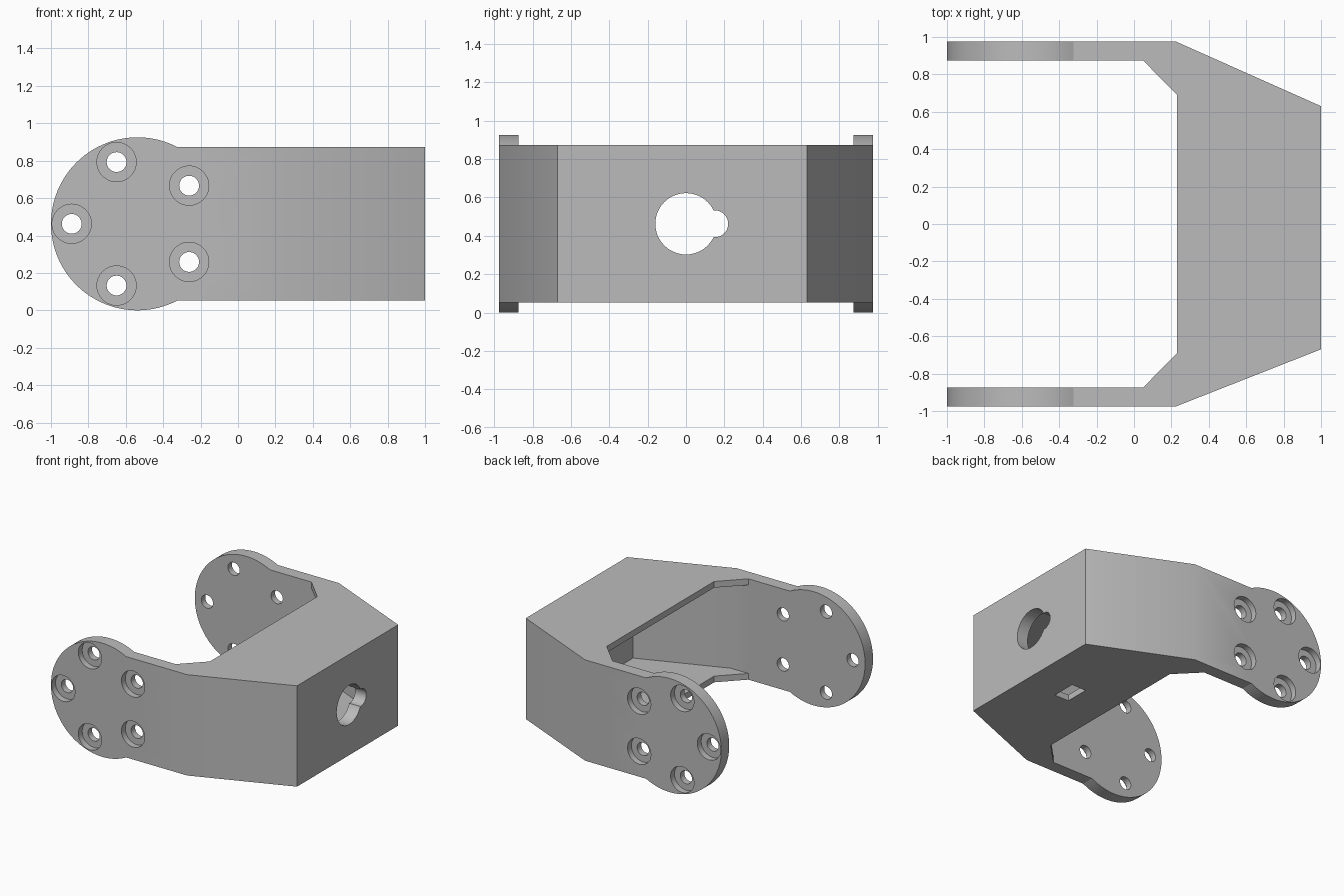
import bpy, bmesh
from math import sin, cos, pi, asin
from mathutils import Vector

if "Cube" in bpy.data.objects:
    bpy.data.objects.remove(bpy.data.objects["Cube"], do_unlink=True)

MID = 0.4625           # height of the bracket's axis
DISC_X, DISC_R = -0.5375, 0.4625
HALF_H = 0.41          # half height of the body
OUT_Y, IN_Y = 0.975, 0.873

grey = bpy.data.materials.new("plain_grey")
grey.use_nodes = True
grey.diffuse_color = (0.5, 0.5, 0.5, 1)
grey.node_tree.nodes["Principled BSDF"].inputs["Base Color"].default_value = (0.5, 0.5, 0.5, 1)


def prism(name, points, axis, lo, hi):
    """Extrude a 2D outline along an axis, from lo to hi."""
    place = {"x": lambda a, b: (lo, a, b),
             "y": lambda a, b: (a, lo, b),
             "z": lambda a, b: (a, b, lo)}[axis]
    bm = bmesh.new()
    face = bm.faces.new([bm.verts.new(place(*p)) for p in points])
    grown = bmesh.ops.extrude_face_region(bm, geom=[face])["geom"]
    step = Vector([hi - lo if a == axis else 0 for a in "xyz"])
    bmesh.ops.translate(bm, vec=step, verts=[g for g in grown if isinstance(g, bmesh.types.BMVert)])
    bmesh.ops.recalc_face_normals(bm, faces=bm.faces)
    mesh = bpy.data.meshes.new(name)
    bm.to_mesh(mesh)
    bm.free()
    mesh.materials.append(grey)
    obj = bpy.data.objects.new(name, mesh)
    bpy.context.collection.objects.link(obj)
    return obj


def circle(a, b, r, n=40):
    return [(a + r * cos(2 * pi * i / n), b + r * sin(2 * pi * i / n)) for i in range(n)]


def cut(points, axis, lo, hi):
    """Subtract an extruded outline from the bracket."""
    cutter = prism("cutter", points, axis, lo, hi)
    cutter.hide_render = True
    mod = bracket.modifiers.new("cut", "BOOLEAN")
    mod.operation, mod.solver, mod.object = "DIFFERENCE", "EXACT", cutter
    bpy.ops.object.modifier_apply(modifier=mod.name)
    bpy.data.objects.remove(cutter, do_unlink=True)


# Side silhouette: round end blending into a straight body
start = asin(HALF_H / DISC_R)
N = 72
angles = [start + (2 * pi - 2 * start) * i / N for i in range(N + 1)]
outline = [(DISC_X + DISC_R * cos(a), MID + DISC_R * sin(a)) for a in angles]
outline += [(1, MID - HALF_H), (1, MID + HALF_H)]
bracket = prism("bracket", outline, "y", -OUT_Y, OUT_Y)
bpy.context.view_layer.objects.active = bracket
bracket.select_set(True)

# Tapered flanks toward the end wall
for side, end_y in ((1, 0.63), (-1, -0.67)):
    p, q = Vector((0.225, side * OUT_Y)), Vector((1, end_y))
    d = (q - p) * 0.4
    cut([p - d, q + d, (q + d).x * Vector((1, 0)) + Vector((0, side * 1.5)),
         Vector(((p - d).x, side * 1.5))], "z", -0.5, 1.5)

# Open gap between the two arms, with chamfered corners
cut([(-1.3, -IN_Y), (0.05, -IN_Y), (0.23, -0.69), (0.23, 0.69),
     (0.05, IN_Y), (-1.3, IN_Y)], "z", -0.5, 1.5)

# Hollow inside the body, leaving thin top and bottom plates
cut([(-0.1, -0.5), (0.05, -IN_Y), (0.21, -IN_Y), (0.9, -0.605), (0.9, 0.57),
     (0.21, IN_Y), (0.05, IN_Y), (-0.1, 0.5)], "z", 0.103, 0.822)

# Keyhole in the end wall and slot in the floor
cut(circle(0, MID, 0.16, 48), "x", 0.8, 1.2)
cut(circle(0.15, MID, 0.07, 32), "x", 0.8, 1.2)
cut([(0.555, -0.1), (0.685, -0.1), (0.685, 0.1), (0.555, 0.1)], "z", -0.2, 0.2)

# Counterbored screw holes through both arms
for k in range(5):
    a = pi + 2 * pi * k / 5
    x, z = -0.542 + 0.347 * cos(a), MID + 0.347 * sin(a)
    cut(circle(x, z, 0.053, 32), "y", -1.2, 1.2)
    cut(circle(x, z, 0.105), "y", OUT_Y - 0.05, 1.2)
    cut(circle(x, z, 0.105), "y", -1.2, 0.05 - OUT_Y)

bpy.ops.object.shade_smooth_by_angle(angle=pi / 7)
